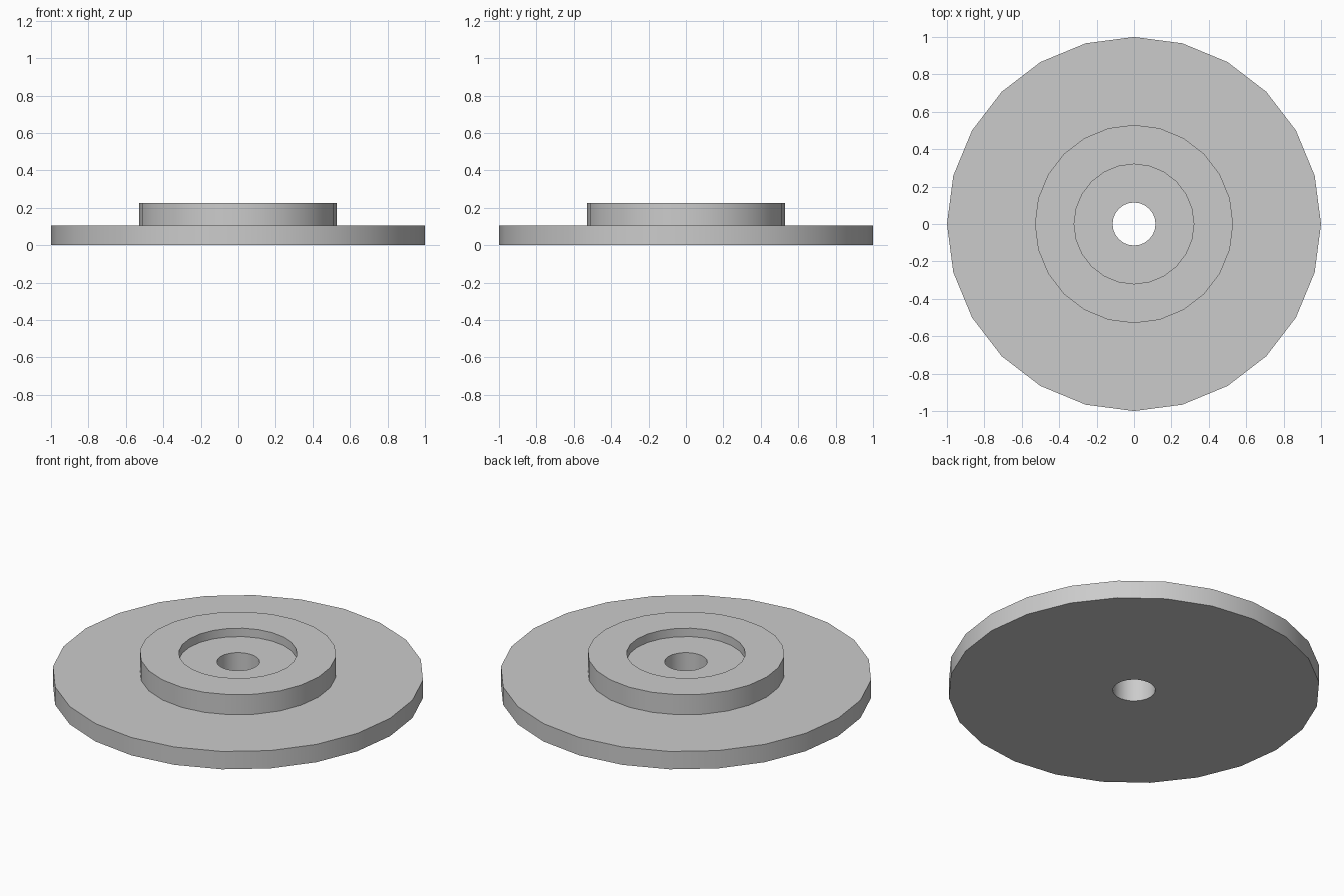
import bpy
import bmesh
import math

SIDES = 24

cube = bpy.data.objects.get("Cube")
if cube:
    bpy.data.objects.remove(cube)

# Plain grey finish
grey = bpy.data.materials.new("light_grey")
grey.use_nodes = True
colour = (0.6, 0.6, 0.6, 1)
grey.diffuse_color = colour
grey.node_tree.nodes["Principled BSDF"].inputs["Base Color"].default_value = colour


def lathe(name, profile):
    """Spin a closed (radius, height) profile around z."""
    bm = bmesh.new()
    rings = []
    for i in range(SIDES):
        a = math.tau * i / SIDES
        rings.append([bm.verts.new((r * math.cos(a), r * math.sin(a), z))
                      for r, z in profile])
    n = len(profile)
    for i in range(SIDES):
        here, there = rings[i], rings[(i + 1) % SIDES]
        for j in range(n):
            k = (j + 1) % n
            bm.faces.new((here[j], there[j], there[k], here[k]))
    bmesh.ops.recalc_face_normals(bm, faces=bm.faces)
    mesh = bpy.data.meshes.new(name)
    bm.to_mesh(mesh)
    bm.free()
    mesh.materials.append(grey)
    obj = bpy.data.objects.new(name, mesh)
    bpy.context.collection.objects.link(obj)
    bpy.ops.object.select_all(action="DESELECT")
    obj.select_set(True)
    bpy.context.view_layer.objects.active = obj
    bpy.ops.object.shade_smooth_by_angle(angle=math.radians(30))
    return obj


# Wide flange with a raised hub, a shallow recess and a through bore
BORE, RECESS, HUB, FLANGE = 0.115, 0.32, 0.53, 1.0
FLANGE_TOP, RECESS_FLOOR, HUB_TOP = 0.106, 0.175, 0.225

lathe("flanged_hub", [
    (BORE, 0), (FLANGE, 0),
    (FLANGE, FLANGE_TOP), (HUB, FLANGE_TOP),
    (HUB, HUB_TOP), (RECESS, HUB_TOP),
    (RECESS, RECESS_FLOOR), (BORE, RECESS_FLOOR),
])
